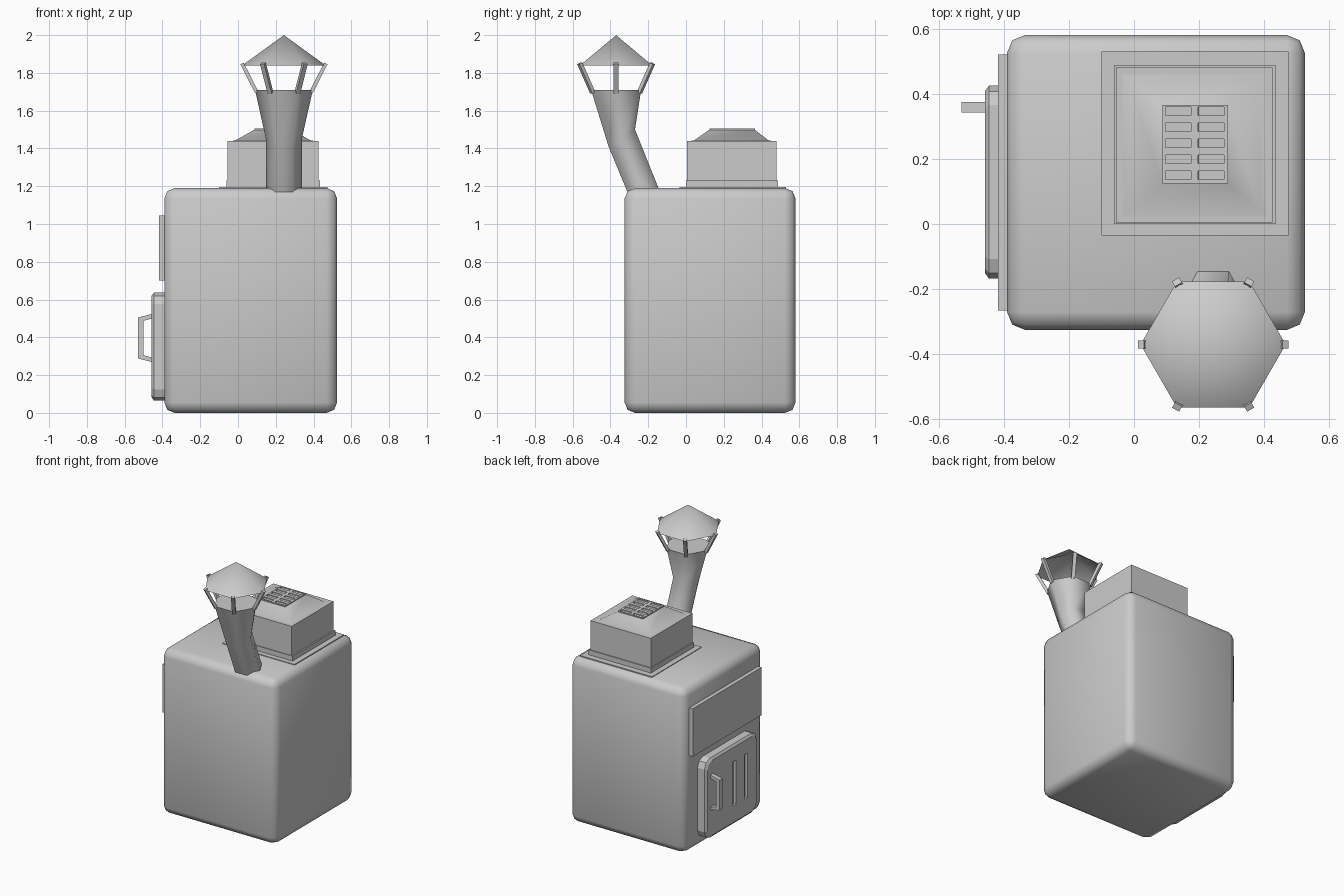
import bpy, bmesh, math
from mathutils import Vector

if "Cube" in bpy.data.objects:
    bpy.data.objects.remove(bpy.data.objects["Cube"])

grey = bpy.data.materials.new("plain grey")
grey.diffuse_color = (0.6, 0.6, 0.6, 1)
grey.use_nodes = True
grey.node_tree.nodes["Principled BSDF"].inputs["Base Color"].default_value = grey.diffuse_color


def make(name, bm, smooth=None):
    """Turn a bmesh into a named object, smoothing below the given angle."""
    bmesh.ops.recalc_face_normals(bm, faces=bm.faces)
    mesh = bpy.data.meshes.new(name)
    bm.to_mesh(mesh)
    bm.free()
    mesh.materials.append(grey)
    obj = bpy.data.objects.new(name, mesh)
    bpy.context.collection.objects.link(obj)
    if smooth:
        bpy.ops.object.select_all(action='DESELECT')
        obj.select_set(True)
        bpy.context.view_layer.objects.active = obj
        bpy.ops.object.shade_smooth_by_angle(angle=math.radians(smooth))
    return obj


def box(name, lo, hi, bevel=0.0, smooth=None):
    bm = bmesh.new()
    bmesh.ops.create_cube(bm, size=1)
    lo, hi = Vector(lo), Vector(hi)
    for v in bm.verts:
        v.co = (lo + hi) / 2 + v.co * (hi - lo)
    if bevel:
        bmesh.ops.bevel(bm, geom=bm.edges[:], offset=bevel, segments=2,
                        profile=0.5, affect='EDGES')
    return make(name, bm, smooth)


def loft(bm, rings, start=True, end=True):
    """Skin a list of equal-length point rings."""
    rows = [[bm.verts.new(p) for p in r] for r in rings]
    n = len(rows[0])
    for a, b in zip(rows, rows[1:]):
        for i in range(n):
            j = (i + 1) % n
            bm.faces.new((a[i], a[j], b[j], b[i]))
    if start:
        bm.faces.new(rows[0])
    if end:
        bm.faces.new(rows[-1])
    return rows


# Cabinet body
box("body", (-0.39, -0.325, 0), (0.525, 0.58, 1.19), 0.055, 60)

# Roof vent: flange, skirt and housing
box("vent_flange", (-0.10, -0.035, 1.17), (0.475, 0.53, 1.195))
box("vent_skirt", (-0.062, 0.0, 1.18), (0.435, 0.488, 1.23))
box("vent_housing", (-0.055, 0.005, 1.18), (0.425, 0.48, 1.44))


def rect(x0, x1, y0, y1, z):
    return [(x0, y0, z), (x1, y0, z), (x1, y1, z), (x0, y1, z)]


# Sloping vent hood
bm = bmesh.new()
loft(bm, [rect(-0.055, 0.425, 0.005, 0.48, 1.438), rect(-0.015, 0.385, 0.042, 0.438, 1.442),
          rect(0.085, 0.288, 0.122, 0.365, 1.498)])
make("vent_hood", bm, 40)

# Vent grille with recessed slots in two columns
xs = [0.087, 0.097, 0.175, 0.197, 0.277, 0.288]
ys = [0.124]
for k in range(5):
    ys += [0.137 + k * 0.049, 0.163 + k * 0.049]
ys.append(0.366)
bm = bmesh.new()
grid = [[bm.verts.new((x, y, 1.505)) for x in xs] for y in ys]
slots = []
for r in range(len(ys) - 1):
    for c in range(len(xs) - 1):
        f = bm.faces.new((grid[r][c], grid[r][c + 1], grid[r + 1][c + 1], grid[r + 1][c]))
        if r % 2 and c % 2:
            slots.append(f)
rim = [e for e in bm.edges if e.is_boundary]
side = bmesh.ops.extrude_edge_only(bm, edges=rim)["geom"]
for v in side:
    if isinstance(v, bmesh.types.BMVert):
        v.co.z = 1.497
bm.normal_update()
bmesh.ops.inset_individual(bm, faces=slots, thickness=0.0005, depth=-0.006)
make("vent_grille", bm)

# Bent, flaring six-sided chimney
CX, CY = 0.243, -0.37


def hexagon(y, z, r, tilt=0.0):
    pts = []
    for i in range(6):
        a = math.radians(60 * i)
        d = r * math.sin(a)
        pts.append((CX + r * math.cos(a), y + d * math.cos(tilt), z + d * math.sin(tilt)))
    return pts


bm = bmesh.new()
loft(bm, [hexagon(-0.228, 1.18, 0.096, 0.12), hexagon(-0.34, 1.455, 0.096, 0.57),
          hexagon(CY, 1.71, 0.153)])
make("chimney", bm, 62)

# Thin conical rain cap
bm = bmesh.new()
base = [bm.verts.new(p) for p in hexagon(CY, 1.838, 0.223)]
tip = bm.verts.new((CX, CY, 2.0))
for i in range(6):
    bm.faces.new((base[i], base[(i + 1) % 6], tip))
make("chimney_cap", bm, 62)

# Struts that carry the cap
bm = bmesh.new()
for i in range(6):
    a = math.radians(60 * i)
    out = Vector((math.cos(a), math.sin(a), 0))
    side = Vector((-math.sin(a), math.cos(a), 0)) * 0.0125

    def section(r, z):
        c = Vector((CX, CY, z)) + out * r
        t = out * 0.009 + Vector((0, 0, -0.004))
        return [c - side - t, c + side - t, c + side + t, c - side + t]
    loft(bm, [section(0.143, 1.695), section(0.222, 1.85)])
make("cap_struts", bm)

# Upper panel on the left side
box("side_panel", (-0.418, -0.265, 0.70), (-0.38, 0.52, 1.045))


# Door with rounded corners and a chamfered front edge
def rounded(x, inset, r=0.06):
    y0, y1, z0, z1 = -0.168 + inset, 0.425 - inset, 0.065 + inset, 0.637 - inset
    pts = []
    for cy, cz, s in ((y1 - r, z1 - r, 0), (y0 + r, z1 - r, 90),
                      (y0 + r, z0 + r, 180), (y1 - r, z0 + r, 270)):
        for k in range(3):
            a = math.radians(s + 45 * k)
            pts.append((x, cy + r * math.cos(a), cz + r * math.sin(a)))
    return pts


bm = bmesh.new()
loft(bm, [rounded(-0.38, 0), rounded(-0.445, 0), rounded(-0.457, 0.016, 0.052)])
door = make("door", bm)

# Two upright slots cut in the door
for n, y in enumerate((0.10, -0.03)):
    cut = box("slot_cutter_%d" % (n + 1), (-0.50, y - 0.018, 0.20), (-0.435, y + 0.018, 0.52))
    cut.hide_render = True
    cut.hide_viewport = True
    mod = door.modifiers.new("slot", 'BOOLEAN')
    mod.operation = 'DIFFERENCE'
    mod.solver = 'EXACT'
    mod.object = cut

# Door handle
profile = [(-0.45, 0.525), (-0.53, 0.505), (-0.53, 0.288), (-0.45, 0.268),
           (-0.45, 0.292), (-0.50, 0.305), (-0.50, 0.488), (-0.45, 0.50)]
bm = bmesh.new()
loft(bm, [[(x, y, z) for x, z in profile] for y in (0.343, 0.375)])
make("door_handle", bm)
